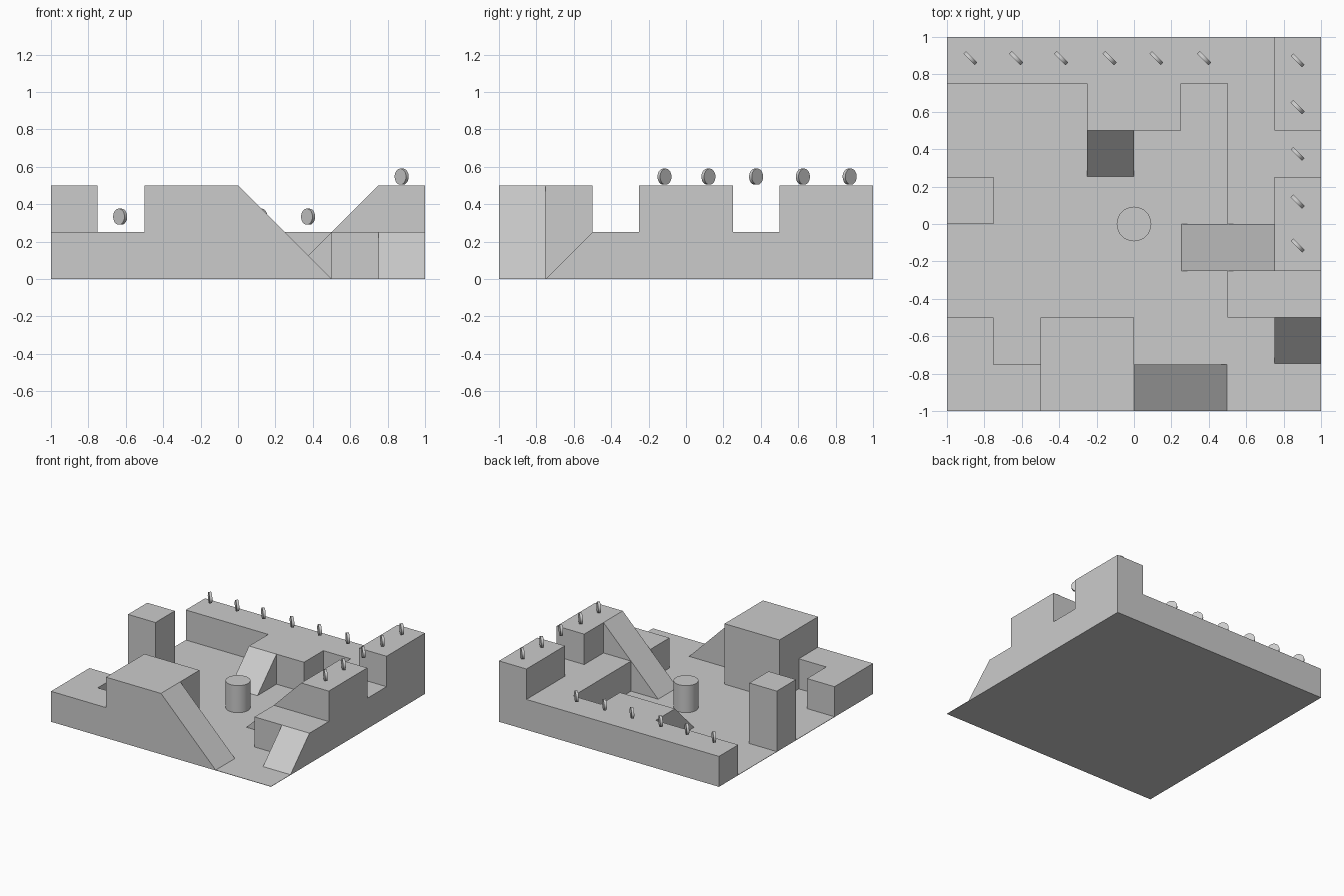
import bpy, bmesh
from math import radians
from mathutils import Vector

if "Cube" in bpy.data.objects:
    bpy.data.objects.remove(bpy.data.objects["Cube"])


def prism(name, outline, offset):
    """Closed solid: a flat 3D outline swept along an offset."""
    bm = bmesh.new()
    face = bm.faces.new([bm.verts.new(p) for p in outline])
    swept = bmesh.ops.extrude_face_region(bm, geom=[face], use_keep_orig=True)
    moved = [v for v in swept["geom"] if isinstance(v, bmesh.types.BMVert)]
    bmesh.ops.translate(bm, verts=moved, vec=Vector(offset))
    bmesh.ops.recalc_face_normals(bm, faces=bm.faces)
    mesh = bpy.data.meshes.new(name)
    bm.to_mesh(mesh)
    bm.free()
    obj = bpy.data.objects.new(name, mesh)
    bpy.context.collection.objects.link(obj)
    return obj


def plateau(name, outline, z0, z1):
    return prism(name, [(x, y, z0) for x, y in outline], (0, 0, z1 - z0))


def block(name, x0, x1, y0, y1, z0, z1):
    return plateau(name, [(x0, y0), (x1, y0), (x1, y1), (x0, y1)], z0, z1)


def cylinder(name, radius, depth, location, rotation=(0, 0, 0), sides=32):
    bpy.ops.mesh.primitive_cylinder_add(vertices=sides, radius=radius, depth=depth,
                                        location=location, rotation=rotation)
    obj = bpy.context.object
    obj.name = name
    bpy.ops.object.shade_smooth_by_angle(angle=radians(30))
    return obj


# Ground sheet
block("floor", -1, 1, -1, 1, 0, 0.003)

# Low terraces
plateau("back_terrace", [(-1, 1), (-1, .75), (-.25, .75), (-.25, .5), (.25, .5),
                         (.25, .75), (.5, .75), (.5, -.5), (1, -.5), (1, 1)], 0, .25)
plateau("front_left_terrace", [(-1, -1), (-.5, -1), (-.5, -.75), (-.75, -.75),
                               (-.75, -.5), (-1, -.5)], 0, .25)

# Tall blocks
block("back_right_block", .75, 1, .5, 1, .25, .5)
block("right_block", .75, 1, -.25, .25, .25, .5)
block("front_block", -.5, 0, -1, -.5, 0, .5)
block("left_pillar", -1, -.75, 0, .25, 0, .5)

# Long ramps, profile in x/z
prism("front_ramp", [(0, -1, 0), (.5, -1, 0), (0, -1, .5)], (0, .25, 0))
prism("right_ramp", [(.25, -.25, 0), (.75, -.25, 0), (.75, -.25, .5)], (0, .25, 0))

# Short ramps facing the front, profile in y/z
for name, x, y in (("back_ramp", -.25, .5), ("front_right_ramp", .75, -.5)):
    prism(name, [(x, y - .25, 0), (x, y, 0), (x, y, .25)], (.25, 0, 0))

# Central post
cylinder("centre_post", .0925, .225, (0, 0, .1125))

# Upright discs hovering over the back and right edges
spots = [(x, .887, .333) for x in (-.875, -.63, -.39, -.13, .12, .375)]
spots += [(.875, y, .547) for y in (.875, .625, .375, .12, -.115)]
for i, spot in enumerate(spots, 1):
    cylinder(f"disc_{i:02d}", .043, .02, spot, (0, radians(90), radians(45)))
